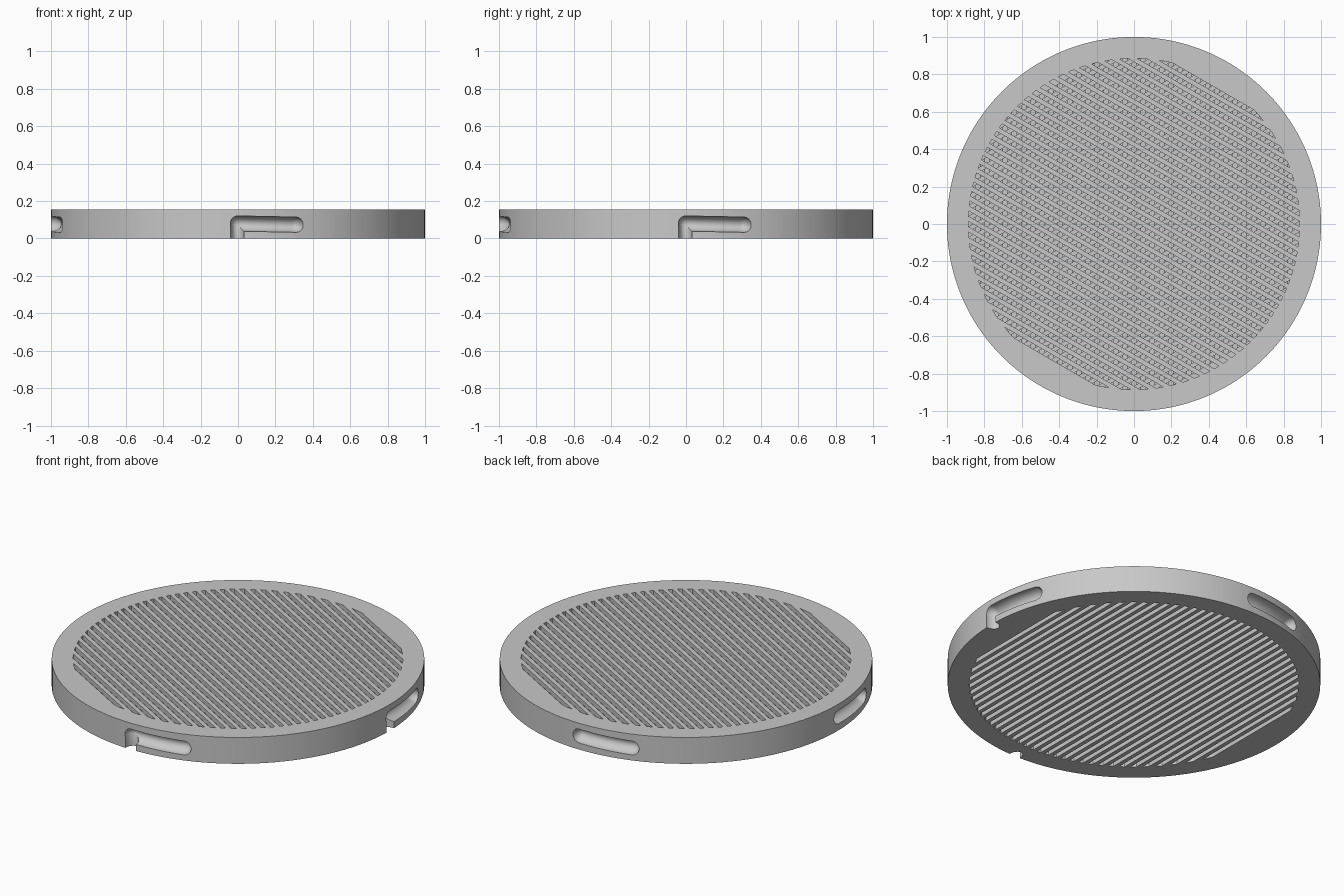
import bpy, bmesh, math
from mathutils import Vector, Matrix

cube = bpy.data.objects.get("Cube")
if cube:
    bpy.data.objects.remove(cube)

HEIGHT = 0.156
INNER = 0.885          # edge of the slotted field
CLIP = 0.91            # bars run slightly into the rim
PITCH = 0.0492
LAYERS = 6

grey = bpy.data.materials.new("plain grey")
grey.use_nodes = True
colour = (0.58, 0.58, 0.58, 1)
grey.diffuse_color = colour
grey.node_tree.nodes["Principled BSDF"].inputs["Base Color"].default_value = colour


def make_object(name, bm):
    bmesh.ops.recalc_face_normals(bm, faces=bm.faces)
    mesh = bpy.data.meshes.new(name)
    bm.to_mesh(mesh)
    bm.free()
    mesh.materials.append(grey)
    obj = bpy.data.objects.new(name, mesh)
    bpy.context.collection.objects.link(obj)
    return obj


def loft(bm, rings):
    """Skin a list of point rings and cap both ends."""
    loops = [[bm.verts.new(p) for p in ring] for ring in rings]
    n = len(loops[0])
    for a, b in zip(loops, loops[1:]):
        for i in range(n):
            j = (i + 1) % n
            bm.faces.new((a[i], a[j], b[j], b[i]))
    bm.faces.new(loops[0])
    bm.faces.new(loops[-1])


def circle(radius, z, n=160):
    return [Vector((radius * math.cos(t), radius * math.sin(t), z))
            for t in (math.tau * i / n for i in range(n))]


# Rim: a flat ring with a square section
bm = bmesh.new()
bounds = [circle(INNER, 0), circle(1, 0), circle(1, HEIGHT), circle(INNER, HEIGHT)]
loops = [[bm.verts.new(p) for p in ring] for ring in bounds]
for k in range(4):
    a, b = loops[k], loops[(k + 1) % 4]
    for i in range(len(a)):
        j = (i + 1) % len(a)
        bm.faces.new((a[i], a[j], b[j], b[i]))
rim = make_object("rim", bm)


# Cutters for the four L-shaped locking tracks
def track_cutter(turn):
    radius, stretch, end = 0.041, 1.3, 0.315
    steps = [math.radians(d) for d in range(-88, 1, 11)]
    stations = [(radius * math.sin(s), radius * math.cos(s)) for s in steps]
    stations += [(end * i / 10, radius) for i in range(1, 11)]
    stations += [(end - radius * math.sin(s), radius * math.cos(s)) for s in reversed(steps[:-1])]
    rings = []
    for angle, r in stations:
        out = Vector((math.sin(angle), -math.cos(angle), 0))
        mid = out * 0.998 + Vector((0, 0, 0.08 - 0.02 * angle))
        rings.append([mid + out * (stretch * r * math.cos(t)) + Vector((0, 0, r * math.sin(t)))
                      for t in (math.tau * i / 24 for i in range(24))])
    bm = bmesh.new()
    loft(bm, rings)
    bm.transform(Matrix.Rotation(turn, 4, 'Z'))
    return make_object("track_cutter", bm)


def entry_cutter(turn):
    bm = bmesh.new()
    bmesh.ops.create_cone(bm, cap_ends=True, segments=24, radius1=0.036, radius2=0.036, depth=0.12)
    bm.transform(Matrix.Rotation(turn, 4, 'Z') @ Matrix.Translation((-0.003, -0.998, 0.022))
                 @ Matrix.Diagonal((1, 1.4, 1, 1)))
    return make_object("entry_cutter", bm)


bpy.context.view_layer.objects.active = rim
for quarter in range(4):
    for build in (track_cutter, entry_cutter):
        cutter = build(quarter * math.pi / 2)
        cutter.hide_render = True
        mod = rim.modifiers.new("cut", 'BOOLEAN')
        mod.operation = 'DIFFERENCE'
        mod.solver = 'EXACT'
        mod.object = cutter
        bpy.ops.object.modifier_apply(modifier=mod.name)
        bpy.data.objects.remove(cutter)

bpy.ops.object.select_all(action='DESELECT')
rim.select_set(True)
bpy.ops.object.shade_smooth_by_angle(angle=math.radians(35))


# Mesh screen: crossed layers of parallel bars, turned 60 degrees each
def bar_layer(index):
    top = HEIGHT * (1 - index / LAYERS)
    bottom = HEIGHT * (1 - (index + 1) / LAYERS)
    shift = 0.5 if index >= LAYERS // 2 else 0
    slots = [(k + shift) * PITCH for k in range(-20, 20)]
    slots = [s for s in slots if abs(s) + PITCH / 4 < 0.86]
    edges = [-0.89]
    for s in slots:
        edges += [s - PITCH / 4, s + PITCH / 4]
    edges.append(0.89)
    bm = bmesh.new()
    for low, high in zip(edges[::2], edges[1::2]):
        a, b = (math.sqrt(CLIP ** 2 - v * v) for v in (low, high))
        outline = [(-a, low), (a, low), (b, high), (-b, high)]
        loft(bm, [[Vector((x, y, z)) for x, y in outline] for z in (bottom, top)])
    bm.transform(Matrix.Rotation(math.radians(-30 + 60 * index), 4, 'Z'))
    return make_object(f"screen_layer_{index + 1}", bm)


for layer in range(LAYERS):
    bar_layer(layer)
